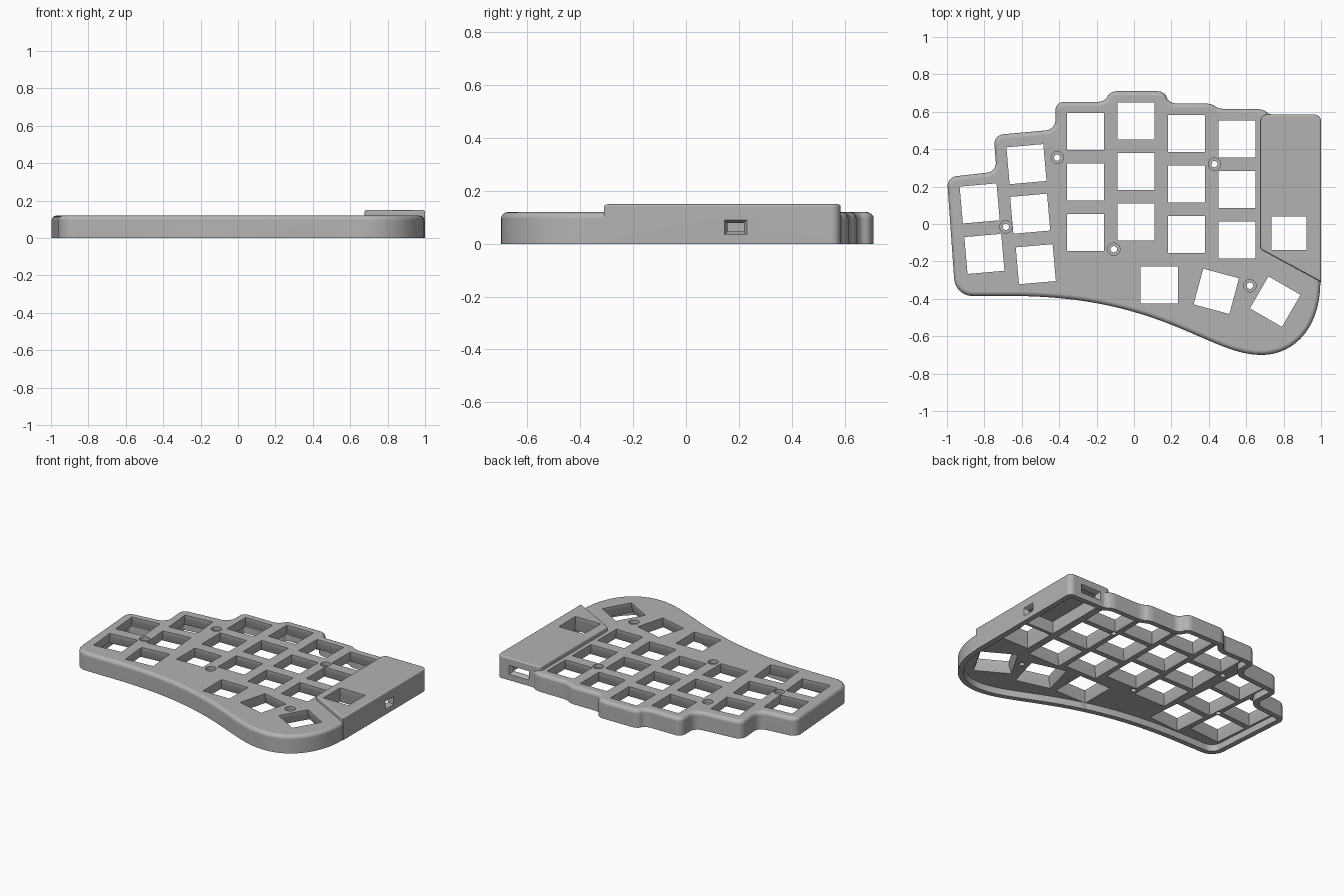
import bpy, bmesh, math
from mathutils import Vector, Matrix, Euler
from mathutils.geometry import interpolate_bezier

if "Cube" in bpy.data.objects:
    bpy.data.objects.remove(bpy.data.objects["Cube"], do_unlink=True)

grey = bpy.data.materials.new("case_grey")
grey.use_nodes = True
COLOUR = (0.45, 0.45, 0.45, 1)
grey.diffuse_color = COLOUR
grey.node_tree.nodes["Principled BSDF"].inputs["Base Color"].default_value = COLOUR


def rounded(corners, closed=True):
    """Turn (x, y, trim) corners into a smooth-cornered outline."""
    out, n = [], len(corners)
    for i, (x, y, r) in enumerate(corners):
        p = Vector((x, y))
        if r == 0 or (not closed and i in (0, n - 1)):
            out.append(p)
            continue
        a = Vector(corners[i - 1][:2]) - p
        b = Vector(corners[(i + 1) % n][:2]) - p
        da = a.normalized() * min(r, a.length * 0.45)
        db = b.normalized() * min(r, b.length * 0.45)
        out += interpolate_bezier(p + da, p + da * 0.45, p + db * 0.45, p + db, 8)
    return [Vector(v[:2]) for v in out]


def inset(outline, d):
    """Shift a clockwise outline inwards by d."""
    out, n = [], len(outline)
    for i, p in enumerate(outline):
        t1 = (p - outline[i - 1]).normalized()
        t2 = (outline[(i + 1) % n] - p).normalized()
        n1, n2 = Vector((t1.y, -t1.x)), Vector((t2.y, -t2.x))
        out.append(p + (n1 + n2) * d / max(1 + n1.dot(n2), 0.4))
    return out


def loft(bm, rings, matrix=Matrix()):
    """Add a closed solid through (outline, height) rings."""
    loops = [[bm.verts.new(matrix @ Vector((p[0], p[1], z))) for p in ring]
             for ring, z in rings]
    for lo, hi in zip(loops, loops[1:]):
        for i in range(len(lo)):
            bm.faces.new((lo[i - 1], lo[i], hi[i], hi[i - 1]))
    bm.faces.new(loops[0])
    bm.faces.new(loops[-1])


def finish(bm, name):
    bmesh.ops.recalc_face_normals(bm, faces=bm.faces)
    mesh = bpy.data.meshes.new(name)
    bm.to_mesh(mesh)
    bm.free()
    mesh.materials.append(grey)
    obj = bpy.data.objects.new(name, mesh)
    bpy.context.collection.objects.link(obj)
    return obj


def slab(name, outline, top, radius, steps=5):
    """Plate with a rounded upper edge."""
    rings = [(outline, 0)]
    for i in range(steps + 1):
        a = math.pi / 2 * i / steps
        rings.append((inset(outline, radius * (1 - math.cos(a))),
                      top - radius + radius * math.sin(a)))
    bm = bmesh.new()
    loft(bm, rings)
    return finish(bm, name)


def rect(w, h):
    return [Vector((x * w / 2, y * h / 2)) for x, y in ((-1, -1), (-1, 1), (1, 1), (1, -1))]


def circle(r, n=24):
    return [Vector((r * math.cos(math.tau * i / n), r * math.sin(math.tau * i / n)))
            for i in range(n)]


# Stepped back edge, then the swept front edge
outline = rounded([
    (-.65, -.385, 0), (-.955, -.385, .09), (-1, .25, .05), (-.735, .28, .05),
    (-.75, .475, .05), (-.42, .505, .05), (-.42, .653, .045), (-.155, .653, .04),
    (-.13, .71, .04), (.165, .71, .04), (.185, .645, .04), (.415, .645, .04),
    (.45, .615, .04), (.69, .615, .04), (.73, .58, .04), (.996, .58, .045),
    (.996, -.3, 0)], closed=False)


def sweep(*pts):
    return [Vector(v[:2]) for v in interpolate_bezier(*[Vector(p) for p in pts], 28)][1:]


outline += sweep((.996, -.3), (1, -.55), (.86, -.7), (.68, -.7))
outline += sweep((.68, -.7), (.40, -.7), (.15, -.385), (-.65, -.385))[:-1]

case = slab("keyboard_case", outline, 0.12, 0.025)

# Raised controller cover
cover_outline = rounded([(.677, -.135, .012), (.677, .585, .035), (1, .585, .035), (1, -.31, 0)])
cover = slab("controller_cover", cover_outline, 0.15, 0.01, 3)

# Underside cavity
CEILING = 0.045
bm = bmesh.new()
loft(bm, [(inset(outline, .035), -.05), (inset(outline, .035), CEILING)])
cavity = finish(bm, "cavity_cutter")

# Controller bay under the cover
bm = bmesh.new()
loft(bm, [(rect(.25, .47), -.05), (rect(.25, .47), .13)], Matrix.Translation((.84, .315, 0)))
bay = finish(bm, "bay_cutter")

# Switch openings, flared towards the underside
keys = [(-.825, .11, 5), (-.80, -.16, 5), (-.575, .32, 5), (-.555, .055, 5), (-.525, -.215, 5),
        (.135, -.325, 0), (.44, -.36, -15), (.755, -.415, -30)]
for x, y in ((-.26, .495), (.01, .55), (.28, .485), (.55, .455)):
    keys += [(x, y - .27 * row, 0) for row in range(3)]
bm = bmesh.new()


def opening(x, y, turn, w, h, neck):
    flare = rect(w + .037, h + .037)
    m = Matrix.Translation((x, y, 0)) @ Matrix.Rotation(math.radians(turn), 4, "Z")
    loft(bm, [(flare, -.05), (flare, CEILING), (rect(w, h), neck), (rect(w, h), .2)], m)


for x, y, turn in keys:
    opening(x, y, turn, .198, .198, .095)
opening(.828, -.05, 0, .187, .178, .125)
key_holes = finish(bm, "key_cutter")

# Counterbored screw holes
bm = bmesh.new()
for x, y in ((-.41, .355), (-.685, -.015), (-.108, -.135), (.43, .32), (.62, -.33)):
    loft(bm, [(circle(.017), -.05), (circle(.017), .095), (circle(.033), .095), (circle(.033), .2)],
         Matrix.Translation((x, y, 0)))
screws = finish(bm, "screw_cutter")

# Chamfered ports: one in the side wall, one in the back wall
bm = bmesh.new()
for place, spin, w, h in (((1, .188, .0625), (0, math.pi / 2, 0), .055, .085),
                          ((.835, .585, .07), (-math.pi / 2, 0, 0), .15, .06)):
    outer, inner = rect(w, h), rect(w - .022, h - .022)
    loft(bm, [(inner, -.07), (inner, -.02), (outer, 0), (outer, .03)],
         Matrix.Translation(place) @ Euler(spin).to_matrix().to_4x4())
ports = finish(bm, "port_cutter")

# Combine everything into one shell
bpy.context.view_layer.objects.active = case
for tool in (cover, cavity, bay, key_holes, screws, ports):
    mod = case.modifiers.new(tool.name, "BOOLEAN")
    mod.operation = "UNION" if tool is cover else "DIFFERENCE"
    mod.solver = "EXACT"
    mod.object = tool
    bpy.ops.object.modifier_apply(modifier=mod.name)
    bpy.data.objects.remove(tool, do_unlink=True)

# Smooth the rounded edges, keep the cuts crisp
bpy.ops.object.select_all(action="DESELECT")
case.select_set(True)
bpy.ops.object.shade_smooth_by_angle(angle=math.radians(31))
weighted = case.modifiers.new("flat_tops", "WEIGHTED_NORMAL")
weighted.keep_sharp = True
